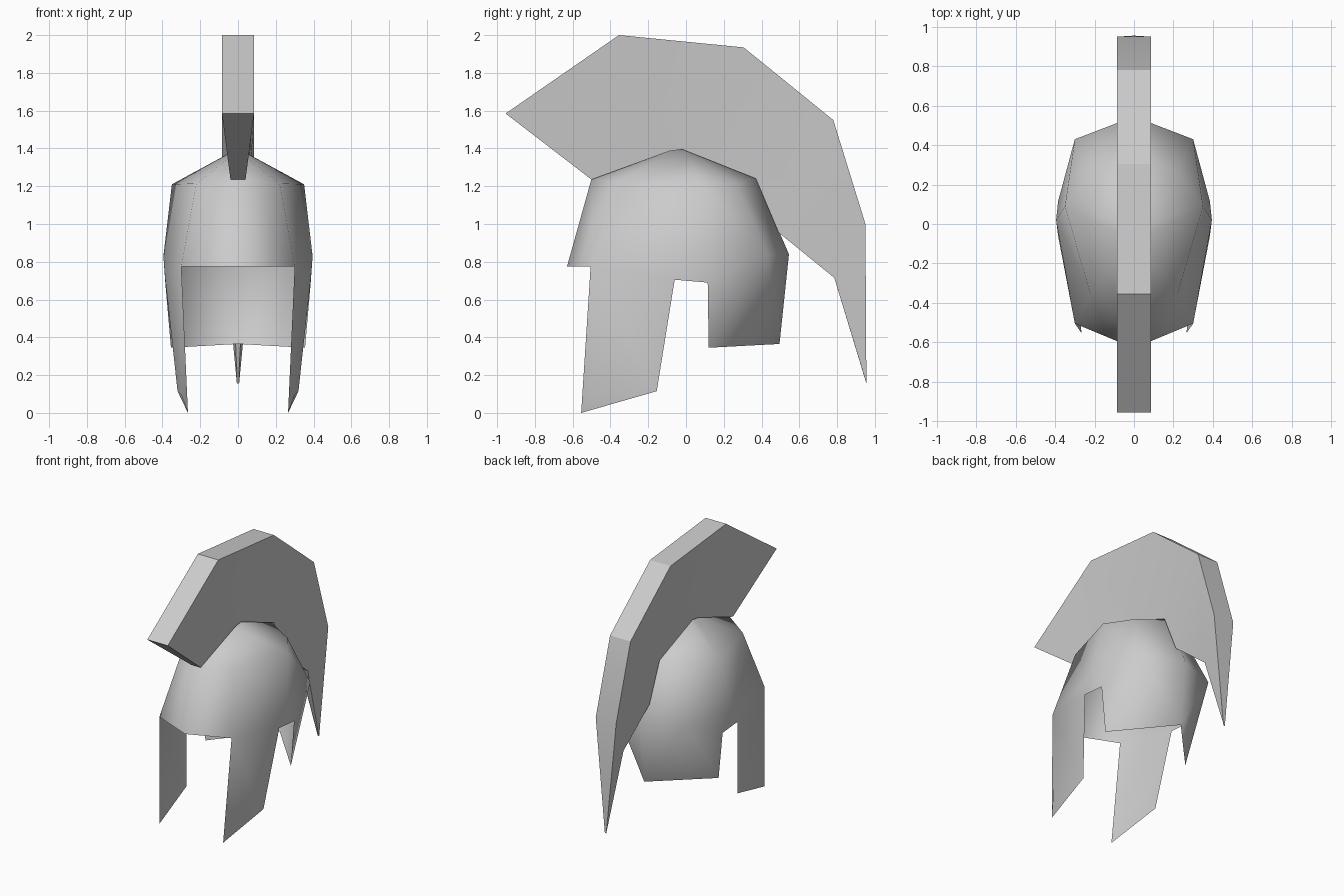
import bpy, bmesh, math

if "Cube" in bpy.data.objects:
    bpy.data.objects.remove(bpy.data.objects["Cube"])


def make_object(name, verts, faces):
    mesh = bpy.data.meshes.new(name)
    mesh.from_pydata(verts, [], faces)
    bm = bmesh.new()
    bm.from_mesh(mesh)
    bmesh.ops.recalc_face_normals(bm, faces=bm.faces)
    bm.to_mesh(mesh)
    bm.free()
    obj = bpy.data.objects.new(name, mesh)
    bpy.context.collection.objects.link(obj)
    return obj


def smooth(obj, degrees):
    bpy.ops.object.select_all(action='DESELECT')
    obj.select_set(True)
    bpy.context.view_layer.objects.active = obj
    bpy.ops.object.shade_smooth_by_angle(angle=math.radians(degrees))


# Helmet shell: one half as an open sheet, named points, then mirrored
P = {
    # crown
    'T1': (0, -.09, 1.385), 'T2': (0, -.02, 1.40),
    # upper ring: front, front corner, side, back corner, back
    'F1': (0, -.50, 1.24), 'FC1': (.22, -.36, 1.215), 'S1': (.35, .09, 1.21),
    'BC1': (.22, .27, 1.215), 'B1': (0, .37, 1.245),
    # brow ring
    'F2': (0, -.63, .775), 'FC2': (.30, -.505, .775), 'S2': (.395, .02, .83),
    'BC2': (.30, .43, .84), 'B2': (0, .545, .84),
    # ear notch
    'N1': (.385, -.06, .705), 'N2': (.385, .115, .69),
    # cheek guard
    'C1': (.32, -.155, .115), 'C2': (.30, -.50, .095), 'C3': (.265, -.555, 0),
    # neck guard
    'G1': (.355, .12, .345), 'G2': (0, .495, .365),
}
FACES = [
    'T1 F1 FC1', 'T1 FC1 S1 T2', 'T2 S1 BC1', 'T2 BC1 B1',
    'F1 F2 FC2 FC1', 'FC1 FC2 S2 S1', 'S1 S2 BC2 BC1', 'BC1 BC2 B2 B1',
    'S2 N1 N2', 'S2 N2 BC2', 'FC2 N1 S2',
    'FC2 C2 C1 N1', 'FC2 C3 C2', 'C2 C3 C1',
    'N2 G1 BC2', 'BC2 G1 G2', 'BC2 G2 B2',
]
keys = list(P)
shell = make_object('helmet_shell', list(P.values()),
                    [[keys.index(k) for k in f.split()] for f in FACES])
mirror = shell.modifiers.new('mirror', 'MIRROR')
mirror.use_clip = True
smooth(shell, 60)

# Crest: loft of sections, each with an outer and an inner (y, z, half width)
sections = [
    ((-.955, 1.585, .085), (-.50, 1.235, .04)),
    ((-.355, 2.00, .085), (-.09, 1.385, .04)),
    ((.305, 1.935, .085), (-.02, 1.395, .04)),
    ((.54, 1.745, .085), (.37, 1.24, .04)),
    ((.78, 1.55, .085), (.49, .955, .04)),
    ((.95, 1.00, .085), (.785, .715, .03)),
    ((.955, .155, .006), (.945, .19, .004)),
]
verts, faces = [], []
for (yo, zo, wo), (yi, zi, wi) in sections:
    verts += [(-wo, yo, zo), (wo, yo, zo), (wi, yi, zi), (-wi, yi, zi)]
for s in range(len(sections) - 1):
    for j in range(4):
        k = (j + 1) % 4
        faces.append((4 * s + j, 4 * s + k, 4 * s + 4 + k, 4 * s + 4 + j))
last = 4 * (len(sections) - 1)
faces += [(0, 1, 2, 3), (last, last + 1, last + 2, last + 3)]
crest = make_object('crest', verts, faces)
smooth(crest, 30)
